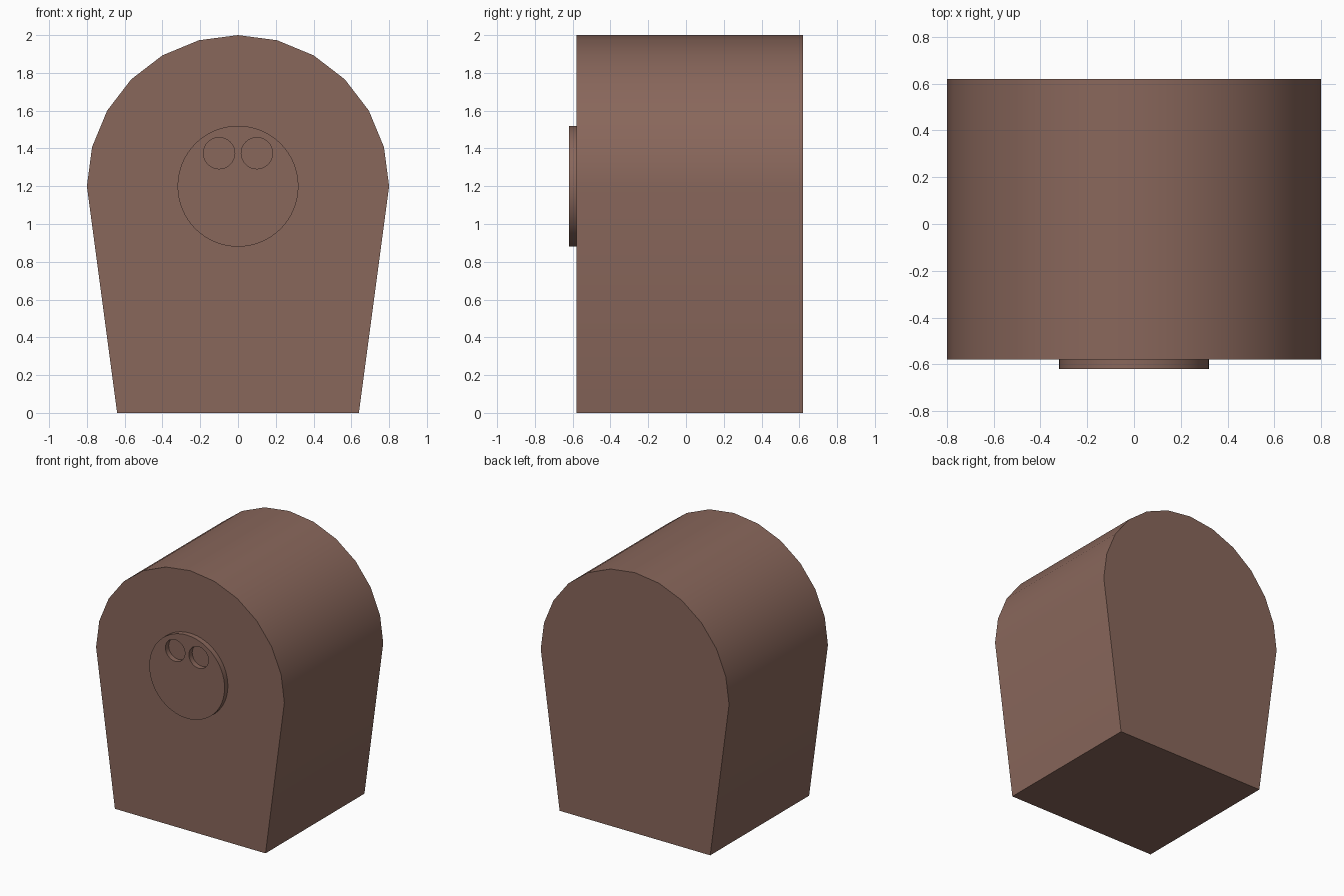
import bpy, bmesh, math

if "Cube" in bpy.data.objects:
    bpy.data.objects.remove(bpy.data.objects["Cube"])

brown = bpy.data.materials.new("brown")
brown.diffuse_color = (0.25, 0.135, 0.105, 1)
brown.use_nodes = True
brown.node_tree.nodes["Principled BSDF"].inputs["Base Color"].default_value = brown.diffuse_color


def finish(obj):
    obj.data.materials.clear()
    obj.data.materials.append(brown)
    bpy.ops.object.select_all(action='DESELECT')
    obj.select_set(True)
    bpy.context.view_layer.objects.active = obj
    bpy.ops.object.shade_smooth_by_angle(angle=math.radians(30))


def circle(cx, cz, r, n):
    return [(cx + r * math.cos(2 * math.pi * i / n),
             cz + r * math.sin(2 * math.pi * i / n)) for i in range(n)]


# Body: tapered sides under a 12-sided half-round top, extruded along y
profile = [(-0.64, 0), (0.64, 0)]
profile += [(0.8 * math.cos(math.pi * i / 12), 1.2 + 0.8 * math.sin(math.pi * i / 12))
            for i in range(13)]
bm = bmesh.new()
face = bm.faces.new([bm.verts.new((x, -0.58, z)) for x, z in profile])
ext = bmesh.ops.extrude_face_region(bm, geom=[face], use_keep_orig=True)
bmesh.ops.translate(bm, vec=(0, 1.2, 0),
                    verts=[g for g in ext['geom'] if isinstance(g, bmesh.types.BMVert)])
bmesh.ops.recalc_face_normals(bm, faces=bm.faces)
mesh = bpy.data.meshes.new("body")
bm.to_mesh(mesh)
bm.free()
body = bpy.data.objects.new("body", mesh)
bpy.context.collection.objects.link(body)
finish(body)

# Snout: thin disc with two round nostril holes, as a filled flat curve
curve = bpy.data.curves.new("snout", 'CURVE')
curve.dimensions = '2D'
curve.fill_mode = 'BOTH'
curve.extrude = 0.02
for pts in (circle(0, 1.2, 0.32, 64), circle(-0.1, 1.375, 0.083, 32), circle(0.1, 1.375, 0.083, 32)):
    spline = curve.splines.new('POLY')
    spline.points.add(len(pts) - 1)
    for p, (x, z) in zip(spline.points, pts):
        p.co = (x, z, 0, 1)
    spline.use_cyclic_u = True
snout = bpy.data.objects.new("snout", curve)
bpy.context.collection.objects.link(snout)
snout.rotation_euler = (math.pi / 2, 0, 0)
snout.location = (0, -0.60, 0)
bpy.context.view_layer.objects.active = snout
snout.select_set(True)
body.select_set(False)
bpy.ops.object.convert(target='MESH')
snout = bpy.context.view_layer.objects.active

# Weld the curve caps to the walls and make normals point outward
bm = bmesh.new()
bm.from_mesh(snout.data)
bmesh.ops.remove_doubles(bm, verts=bm.verts, dist=0.0005)
bmesh.ops.recalc_face_normals(bm, faces=bm.faces)
bm.to_mesh(snout.data)
bm.free()
finish(snout)
